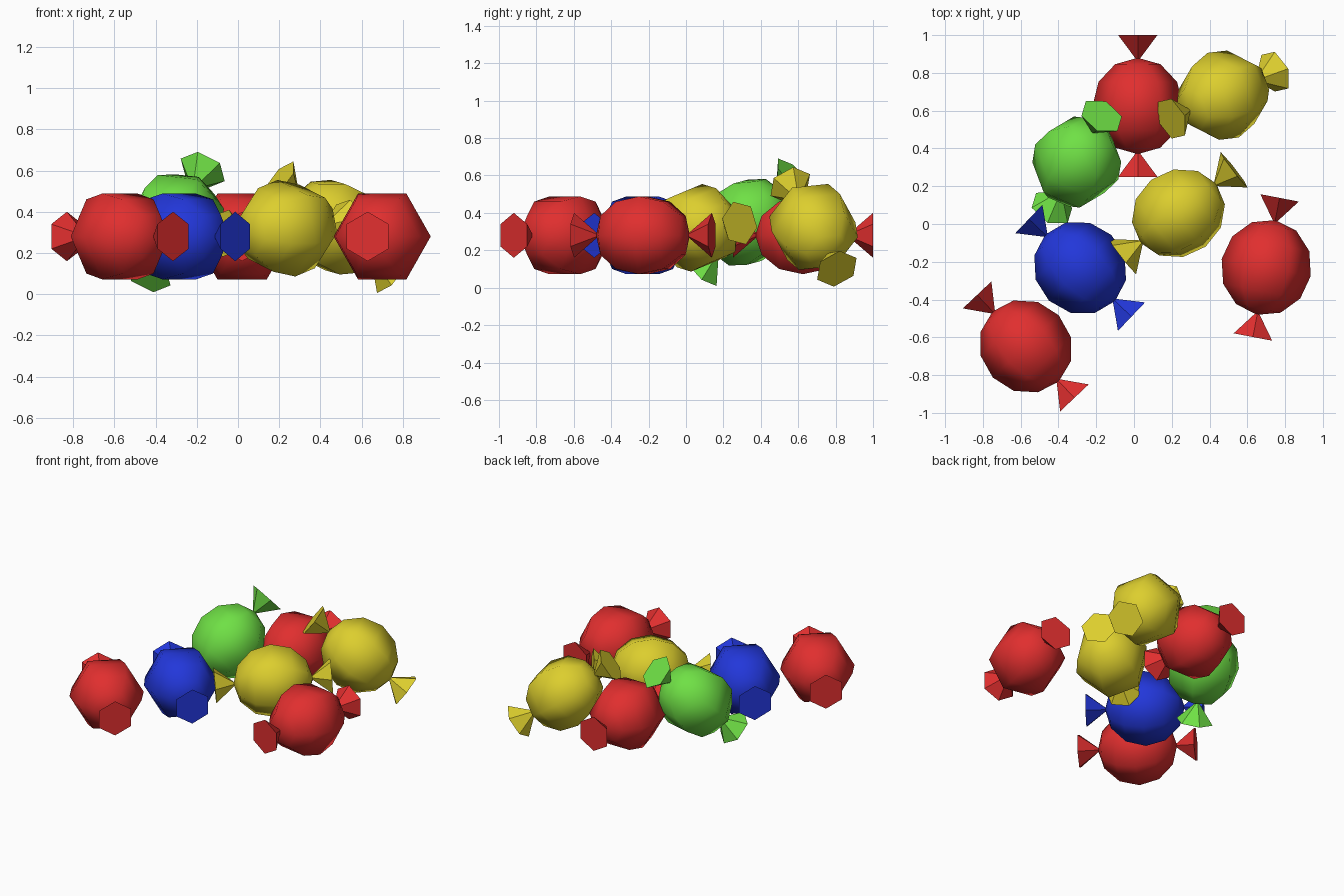
import bpy, bmesh, math
from mathutils import Vector, Matrix

if "Cube" in bpy.data.objects:
    bpy.data.objects.remove(bpy.data.objects["Cube"])

COLOURS = {
    "red": (0.75, 0.028, 0.028, 1),
    "yellow": (0.72, 0.62, 0.027, 1),
    "green": (0.16, 0.75, 0.06, 1),
    "blue": (0.016, 0.038, 0.70, 1),
}
mats = {}
for key, rgba in COLOURS.items():
    mats[key] = bpy.data.materials.new(key + " wrapper")
    mats[key].diffuse_color = rgba

R, HALF = 0.24, 0.255        # body radius and half length
APEX, END, FLARE = 0.235, 0.375, 0.12   # twist start, twist end, twist radius


def make_object(name, bm, frame, mat, smooth):
    bmesh.ops.recalc_face_normals(bm, faces=bm.faces)
    for f in bm.faces:
        f.smooth = smooth
    me = bpy.data.meshes.new(name)
    bm.to_mesh(me)
    bm.free()
    me.materials.append(mat)
    ob = bpy.data.objects.new(name, me)
    ob.matrix_world = frame
    bpy.context.collection.objects.link(ob)


def candy(name, colour, centre, axis, roll=0):
    # local z runs along the candy, local x points at the upper hexagon corner
    d = Vector(axis).normalized()
    u = Vector((0, 0, 1)).cross(d).normalized()
    v = d.cross(u)
    a = math.radians(roll)
    x = v * math.cos(a) + u * math.sin(a)
    y = d.cross(x)
    frame = Matrix.Translation(centre) @ Matrix((x, y, d)).transposed().to_4x4()

    # six-sided rounded body
    bm = bmesh.new()
    bmesh.ops.create_uvsphere(bm, u_segments=6, v_segments=6, radius=1)
    bmesh.ops.scale(bm, vec=(R, R, HALF), verts=bm.verts)
    make_object(name + "_body", bm, frame, mats[colour], True)

    # flared wrapper twist at each end
    for label, s in (("twist_a", 1), ("twist_b", -1)):
        bm = bmesh.new()
        apex = bm.verts.new((0, 0, s * APEX))
        ring = [bm.verts.new((FLARE * math.cos(i * math.pi / 3),
                              FLARE * math.sin(i * math.pi / 3), s * END))
                for i in range(6)]
        for i in range(6):
            bm.faces.new((apex, ring[i], ring[(i + 1) % 6]))
        bm.faces.new(ring)
        make_object(name + "_" + label, bm, frame, mats[colour], False)


# candies lying flat
candy("red_candy_front", "red", (-0.573, -0.648, 0.28), (0.257, -0.272, 0))
candy("red_candy_back", "red", (0.02, 0.625, 0.28), (0, 1, 0))
candy("red_candy_right", "red", (0.70, -0.23, 0.28), (0.069, 0.36, 0))
candy("blue_candy", "blue", (-0.285, -0.232, 0.28), (0.27, -0.257, 0))

# candies leaning on the others
candy("yellow_candy_middle", "yellow", (0.235, 0.057, 0.32), (0.295, 0.23, 0.025), -18)
candy("yellow_candy_back", "yellow", (0.472, 0.682, 0.325), (0.275, 0.125, -0.225), -7)
candy("green_candy", "green", (-0.303, 0.328, 0.35), (0.13, 0.24, 0.25), -8)

for m in bpy.data.materials:
    if m.users and not m.is_grease_pencil:
        m.use_nodes = True
        m.node_tree.nodes["Principled BSDF"].inputs["Base Color"].default_value = m.diffuse_color
